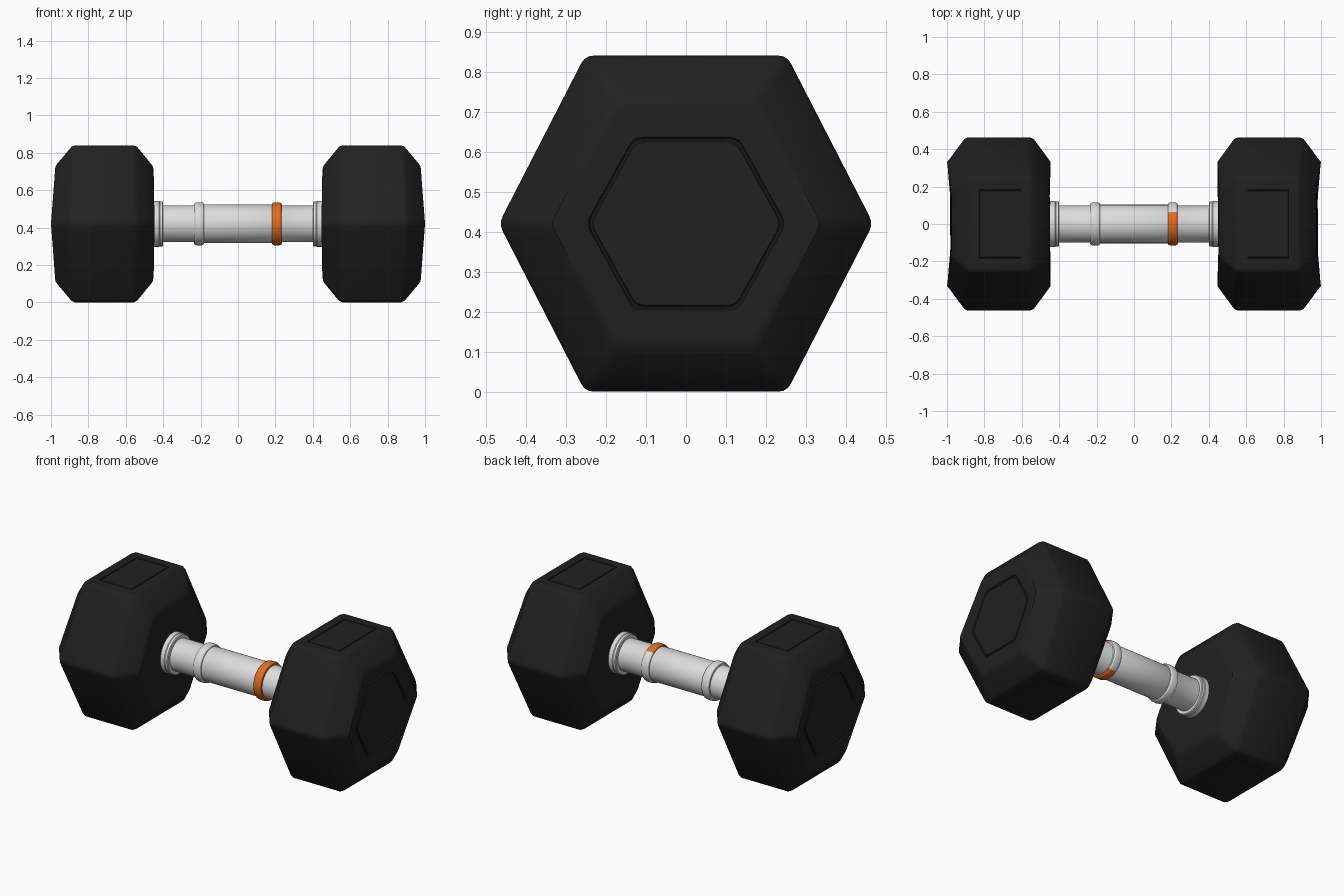
import bpy, bmesh, math

if "Cube" in bpy.data.objects:
    bpy.data.objects.remove(bpy.data.objects["Cube"])

CZ = 0.42  # height of the handle axis


def material(name, rgb):
    m = bpy.data.materials.new(name)
    m.diffuse_color = (*rgb, 1)
    m.use_nodes = True
    m.node_tree.nodes["Principled BSDF"].inputs["Base Color"].default_value = m.diffuse_color
    return m


RUBBER = material("black rubber", (0.015, 0.015, 0.015))
STEEL = material("light steel", (0.72, 0.72, 0.72))
ORANGE = material("orange", (0.75, 0.155, 0.018))


def finish(name, bm, mats, angle=30):
    bmesh.ops.recalc_face_normals(bm, faces=bm.faces)
    me = bpy.data.meshes.new(name)
    bm.to_mesh(me)
    bm.free()
    for m in mats:
        me.materials.append(m)
    ob = bpy.data.objects.new(name, me)
    bpy.context.collection.objects.link(ob)
    bpy.ops.object.select_all(action='DESELECT')
    ob.select_set(True)
    bpy.context.view_layer.objects.active = ob
    bpy.ops.object.shade_smooth_by_angle(angle=math.radians(angle))
    return ob


def loft(bm, rings):
    loops = [[bm.verts.new(p) for p in r] for r in rings]
    n = len(loops[0])
    for a, b in zip(loops, loops[1:]):
        for i in range(n):
            j = (i + 1) % n
            bm.faces.new((a[i], a[j], b[j], b[i]))
    bm.faces.new(loops[0])
    bm.faces.new(loops[-1])


def lathe(name, profile, mats, seg=64):
    """Solid of revolution about the handle axis, profile = (x, radius)."""
    bm = bmesh.new()
    ang = [2 * math.pi * i / seg for i in range(seg)]
    loft(bm, [[(x, r * math.cos(a), CZ + r * math.sin(a)) for a in ang] for x, r in profile])
    return bm


def hex_ring(sign, x_side, x_flat, hy, hz, ty, r=0.022):
    """Rounded hexagon; x runs from x_side at mid height to x_flat at top and bottom."""
    c = [(hy, 0), (ty, hz), (-ty, hz), (-hy, 0), (-ty, -hz), (ty, -hz)]
    pts = []
    for i, (py, pz) in enumerate(c):
        ends = []
        for qy, qz in (c[i - 1], c[(i + 1) % 6]):
            d = math.hypot(qy - py, qz - pz)
            ends.append((py + (qy - py) * r / d, pz + (qz - pz) * r / d))
        (ay, az), (by, bz) = ends
        for t in (0, 0.33, 0.67, 1):
            u = 1 - t
            pts.append((u * u * ay + 2 * u * t * py + t * t * by,
                        u * u * az + 2 * u * t * pz + t * t * bz))
    return [(sign * (x_side + (x_flat - x_side) * abs(z) / hz), y, CZ + z) for y, z in pts]


# Head cross-sections: x at side corner, x at top edge, half width, half height, half flat
HEAD = [
    (0.446, 0.451, 0.315, 0.285, 0.158),
    (0.446, 0.456, 0.338, 0.308, 0.172),
    (0.456, 0.466, 0.352, 0.322, 0.180),
    (0.535, 0.540, 0.459, 0.412, 0.246),
    (0.553, 0.558, 0.468, 0.420, 0.252),
    (0.890, 0.872, 0.468, 0.420, 0.252),
    (0.908, 0.890, 0.459, 0.412, 0.246),
    (0.988, 0.966, 0.352, 0.322, 0.180),
    (1.000, 0.976, 0.338, 0.308, 0.172),
    (0.998, 0.978, 0.320, 0.290, 0.162),
    (0.986, 0.982, 0.250, 0.216, 0.131),
    (0.977, 0.974, 0.246, 0.212, 0.129),
    (0.977, 0.974, 0.241, 0.208, 0.126),
    (0.984, 0.982, 0.237, 0.204, 0.124),
]

for side, s in (("right", 1), ("left", -1)):
    # Hexagonal rubber head with grooved end panel
    bm = bmesh.new()
    loft(bm, [hex_ring(s, *row) for row in HEAD])
    bmesh.ops.recalc_face_normals(bm, faces=bm.faces)
    # Grooved rectangles on top and bottom
    bm.normal_update()
    plates = [f for f in bm.faces if abs(f.normal.z) > 0.99 and f.calc_area() > 0.1]
    for thick, depth in ((0.064, 0), (0.003, -0.007), (0.004, 0), (0.003, 0.006)):
        bmesh.ops.inset_individual(bm, faces=plates, thickness=thick, depth=depth)
    finish(side + "_head", bm, [RUBBER])

    # Steel collar against the head
    collar = [(0.400, 0.09), (0.400, 0.115), (0.404, 0.120), (0.418, 0.120),
              (0.422, 0.123), (0.450, 0.123), (0.450, 0.09)]
    finish(side + "_collar", lathe("", [(s * x, r) for x, r in collar], 0), [STEEL])

    # Raised ring; the right one is painted orange on its front
    ring = [(0.180, 0.095), (0.181, 0.107), (0.187, 0.113), (0.195, 0.115),
            (0.220, 0.115), (0.228, 0.113), (0.234, 0.107), (0.235, 0.095)]
    bm = lathe("", [(s * x, r) for x, r in ring], 0)
    if s > 0:
        for f in bm.faces:
            f.material_index = int(f.calc_center_median().y < 0.06 and len(f.verts) == 4)
    finish(side + "_ring", bm, [STEEL, ORANGE] if s > 0 else [STEEL])

# Handle bar, slightly thicker between the rings
bar = [(-0.46, 0.098), (-0.21, 0.098), (-0.20, 0.103), (0.20, 0.103), (0.21, 0.098), (0.46, 0.098)]
finish("handle_bar", lathe("", bar, 0), [STEEL])
